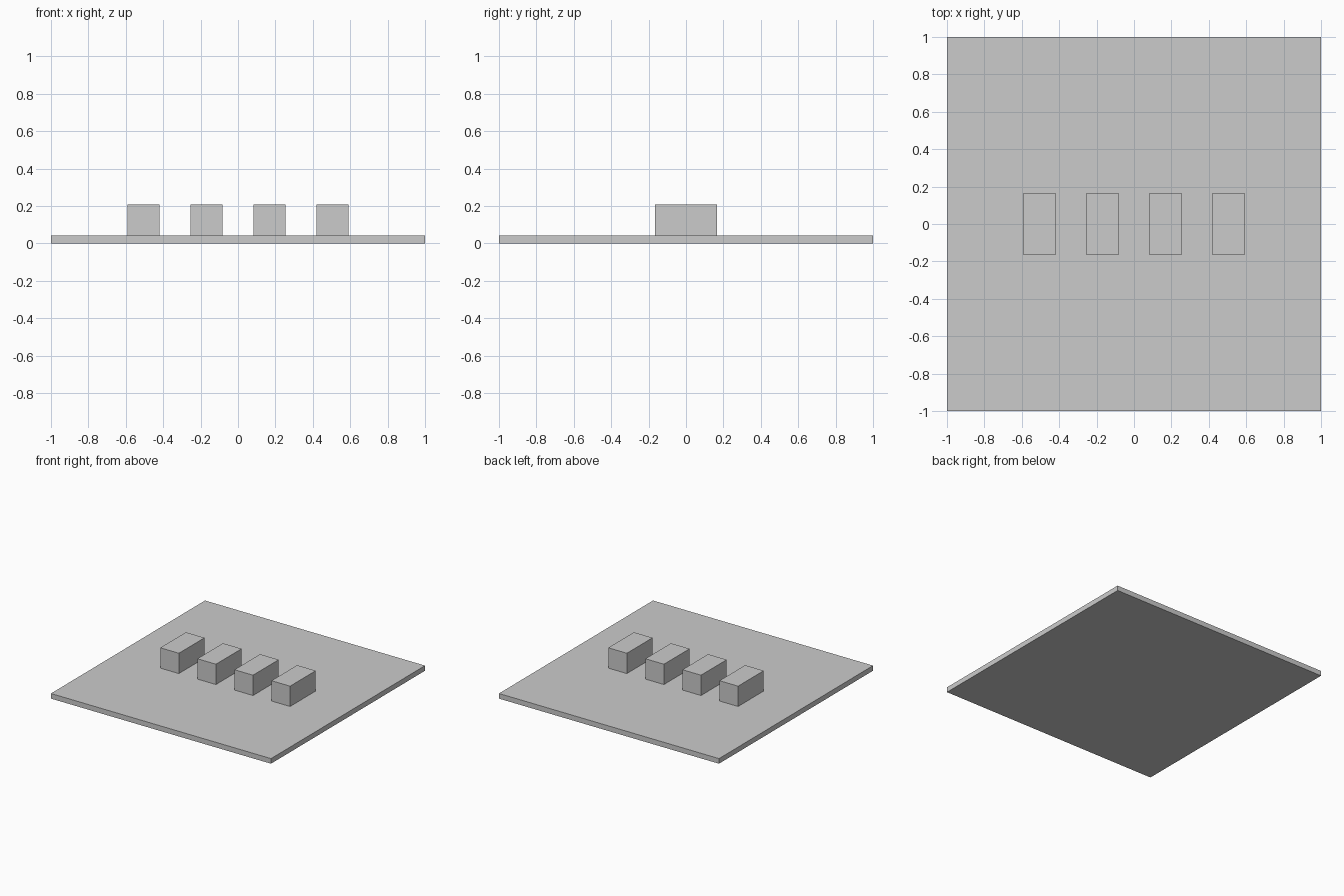
import bpy

if "Cube" in bpy.data.objects:
    bpy.data.objects.remove(bpy.data.objects["Cube"])


def box(name, center, size):
    bpy.ops.mesh.primitive_cube_add(size=1, location=center)
    obj = bpy.context.object
    obj.name = name
    obj.scale = size
    bpy.ops.object.transform_apply(location=False, rotation=False, scale=True)
    return obj


PLATE_H = 0.042
BLOCK = (0.169, 0.333, 0.167)
PITCH = 0.337

# Square base plate
box("base_plate", (0, 0, PLATE_H / 2), (2, 2, PLATE_H))

# Row of four equal blocks standing on the plate
for i in range(4):
    x = (i - 1.5) * PITCH
    box(f"block_{i + 1}", (x, 0, PLATE_H + BLOCK[2] / 2), BLOCK)
